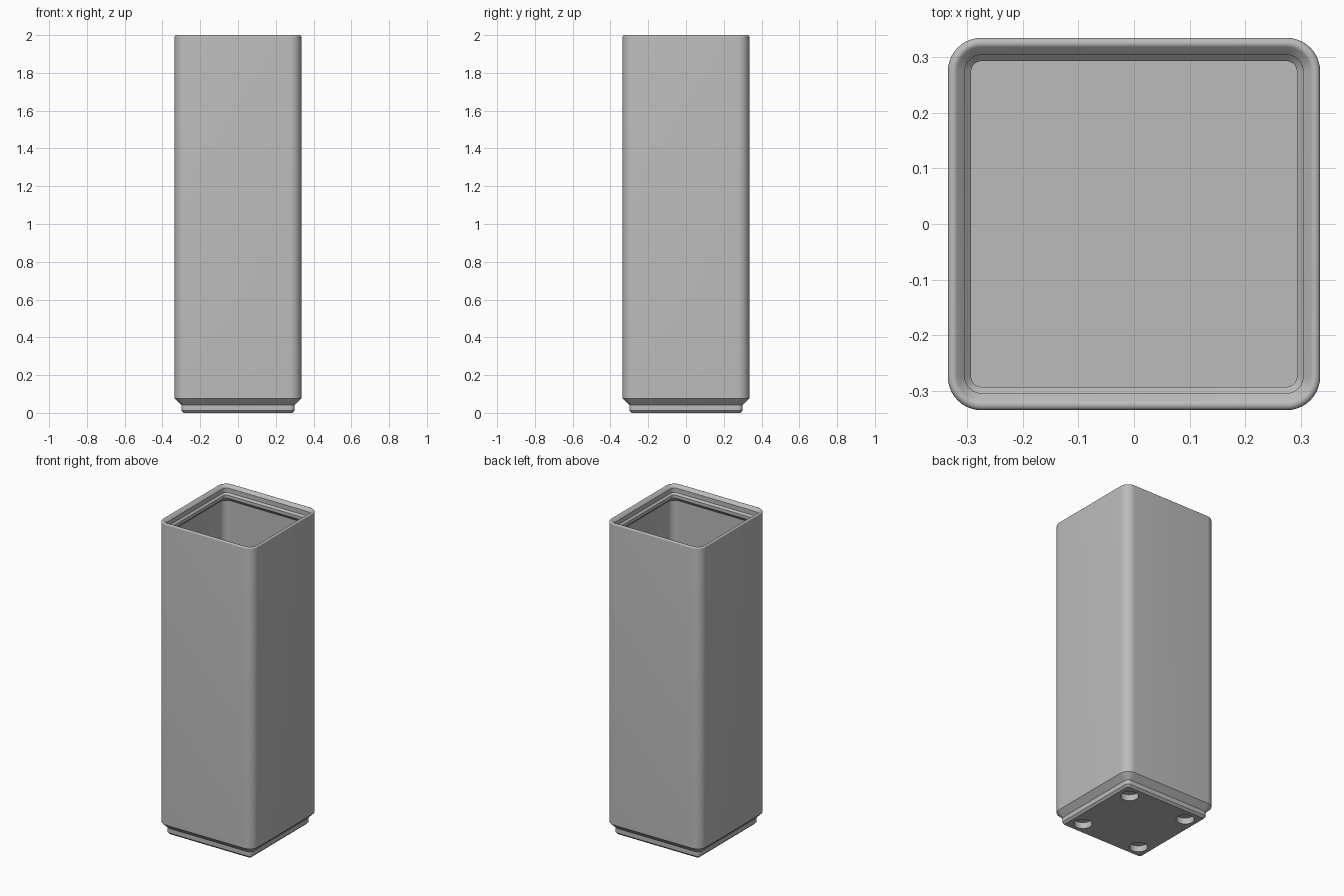
import bpy, bmesh, math

cube = bpy.data.objects.get("Cube")
if cube:
    bpy.data.objects.remove(cube, do_unlink=True)

HALF, RADIUS, STEPS = 0.335, 0.0605, 10
LIP_R = 0.0097

grey = bpy.data.materials.new("plain grey")
grey.use_nodes = True
colour = (0.5, 0.5, 0.5, 1)
grey.diffuse_color = colour
grey.node_tree.nodes["Principled BSDF"].inputs["Base Color"].default_value = colour


def ring(bm, inset, z):
    """Rounded square, inset evenly from the outer wall."""
    centre, r = HALF - RADIUS, RADIUS - inset
    verts = []
    for q, (sx, sy) in enumerate([(1, 1), (-1, 1), (-1, -1), (1, -1)]):
        for i in range(STEPS + 1):
            a = math.pi / 2 * (q + i / STEPS)
            verts.append(bm.verts.new((sx * centre + r * math.cos(a),
                                       sy * centre + r * math.sin(a), z)))
    return verts


# Wall section as (inset, height): stepped foot, outer wall
profile = [(0.0477, 0), (0.0348, 0.013), (0.0348, 0.042), (0, 0.077)]
# Rounded rim
for i in range(10):
    a = math.pi - math.radians(15 * i)
    profile.append((LIP_R * (1 + math.cos(a)), 2 - LIP_R + LIP_R * math.sin(a)))
# Stacking lip, undercut, inner wall down to the floor
profile += [(0.0307, 1.983), (0.0307, 1.954), (0.042, 1.943),
            (0.042, 1.923), (0.0153, 1.897), (0.0153, 0.113)]

bm = bmesh.new()
rings = [ring(bm, d, z) for d, z in profile]
for low, high in zip(rings, rings[1:]):
    n = len(low)
    for i in range(n):
        j = (i + 1) % n
        bm.faces.new((low[i], low[j], high[j], high[i]))
bm.faces.new(rings[0][::-1])
bm.faces.new(rings[-1])
bmesh.ops.recalc_face_normals(bm, faces=bm.faces)
mesh = bpy.data.meshes.new("bin_body")
bm.to_mesh(mesh)
bm.free()
mesh.materials.append(grey)
body = bpy.data.objects.new("bin_body", mesh)
bpy.context.collection.objects.link(body)

# Four round magnet sockets in the underside
bm = bmesh.new()
for x in (-0.21, 0.21):
    for y in (-0.21, 0.21):
        made = bmesh.ops.create_cone(bm, cap_ends=True, segments=40,
                                     radius1=0.0525, radius2=0.0525, depth=0.078)
        bmesh.ops.translate(bm, verts=made["verts"], vec=(x, y, 0))
cut_mesh = bpy.data.meshes.new("socket_cutter")
bm.to_mesh(cut_mesh)
bm.free()
cut_mesh.materials.append(grey)
cutter = bpy.data.objects.new("socket_cutter", cut_mesh)
bpy.context.collection.objects.link(cutter)
cutter.hide_render = True

mod = body.modifiers.new("sockets", 'BOOLEAN')
mod.operation = 'DIFFERENCE'
mod.solver = 'EXACT'
mod.object = cutter
bpy.ops.object.select_all(action='DESELECT')
body.select_set(True)
bpy.context.view_layer.objects.active = body
bpy.ops.object.modifier_apply(modifier=mod.name)
bpy.data.objects.remove(cutter, do_unlink=True)
bpy.ops.object.shade_smooth_by_angle(angle=math.radians(30))
